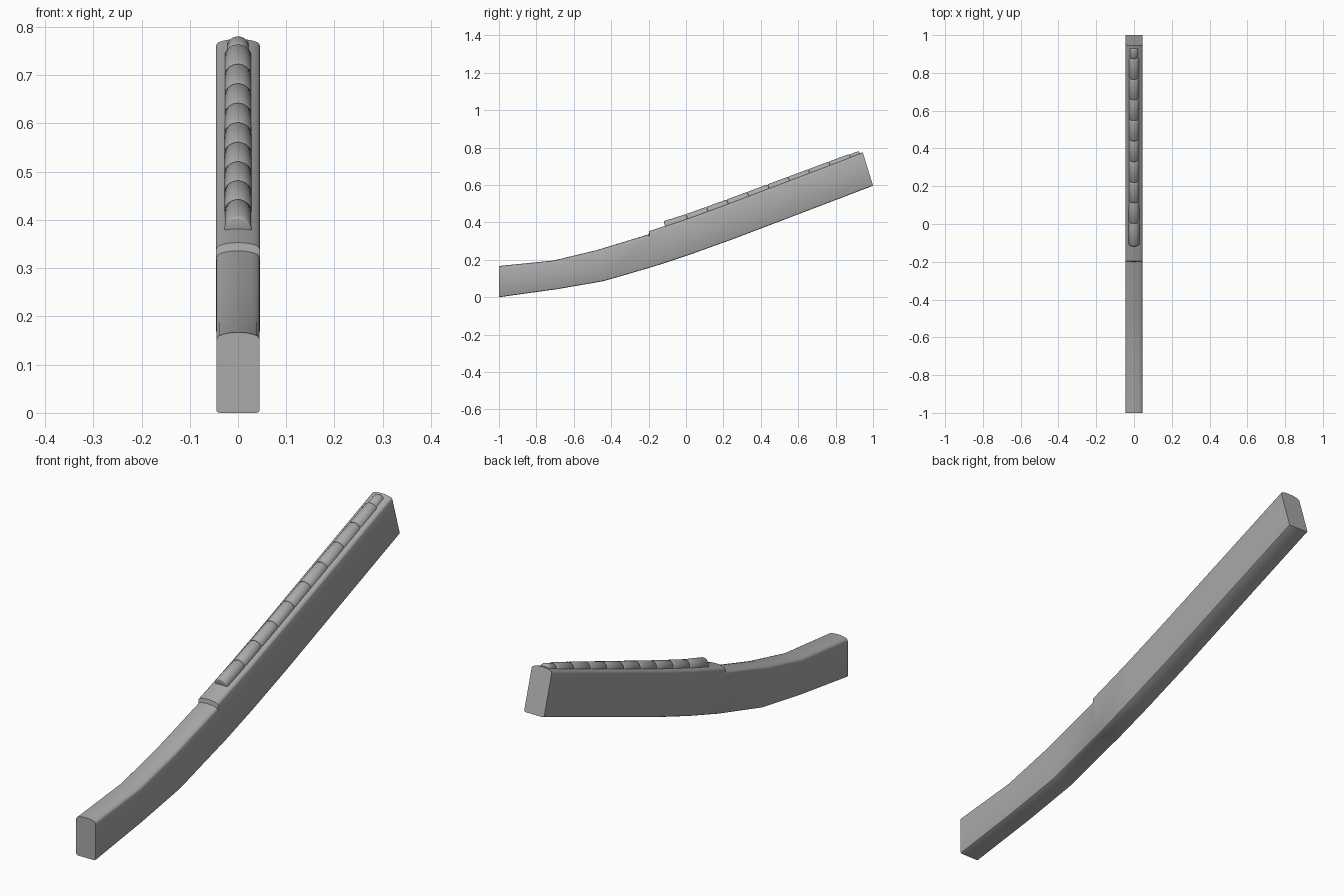
import bpy, bmesh, math
from mathutils import Vector

cube = bpy.data.objects.get("Cube")
if cube:
    bpy.data.objects.remove(cube, do_unlink=True)

grey = bpy.data.materials.new("plain_grey")
grey.use_nodes = True
colour = (0.4, 0.4, 0.4, 1)
grey.diffuse_color = colour
grey.node_tree.nodes["Principled BSDF"].inputs["Base Color"].default_value = colour


def loft(name, rings, angle):
    """Skin closed rings of points and cap both ends."""
    bm = bmesh.new()
    loops = [[bm.verts.new(p) for p in ring] for ring in rings]
    n = len(loops[0])
    for a, b in zip(loops, loops[1:]):
        for i in range(n):
            j = (i + 1) % n
            bm.faces.new((a[i], a[j], b[j], b[i]))
    bm.faces.new(loops[0])
    bm.faces.new(loops[-1])
    bmesh.ops.recalc_face_normals(bm, faces=bm.faces)
    mesh = bpy.data.meshes.new(name)
    bm.to_mesh(mesh)
    bm.free()
    mesh.materials.append(grey)
    obj = bpy.data.objects.new(name, mesh)
    bpy.context.collection.objects.link(obj)
    bpy.ops.object.select_all(action='DESELECT')
    obj.select_set(True)
    bpy.context.view_layer.objects.active = obj
    bpy.ops.object.shade_smooth_by_angle(angle=math.radians(angle))
    return obj


def body_section(low, high, half):
    """Rectangle with small lower corners and a gently crowned top."""
    low, high = Vector((0, *low)), Vector((0, *high))
    up = (high - low).normalized()
    right = [low + Vector((half - 0.006, 0, 0)),
             low + Vector((half - 0.002, 0, 0)) + up * 0.002,
             low + Vector((half, 0, 0)) + up * 0.006]
    for inset, drop in ((0, 0.016), (0.002, 0.011), (0.006, 0.007), (0.014, 0.004), (0.028, 0.001)):
        right.append(high + Vector((half - inset, 0, 0)) - up * drop)
    left = [Vector((-p.x, p.y, p.z)) for p in reversed(right)]
    return right + [high] + left


# Curved body: lower and upper outline points, then half width
stations = [
    ((-1, 0), (-1, 0.167), 0.045),
    ((-0.69, 0.043), (-0.71, 0.196), 0.045),
    ((-0.44, 0.086), (-0.48, 0.251), 0.045),
    ((-0.17, 0.165), (-0.2, 0.336), 0.045),
    ((-0.169, 0.165), (-0.197, 0.353), 0.046),
    ((0.03, 0.231), (0, 0.419), 0.046),
    ((0.25, 0.31), (0.2, 0.492), 0.046),
    ((1, 0.596), (0.945, 0.775), 0.046),
]
loft("curved_body", [body_section(*s) for s in stations], 35)


def rib_top(y):
    """Height of the rib crest along the body."""
    if y < 0:
        return 0.444 + 0.31 * y
    if y < 0.2:
        return 0.444 + 0.36 * y
    return 0.516 + 0.371 * (y - 0.2)


def rib_segment(name, y0, y1, radius, drop=0.0):
    """Half-round bar with softly rounded ends, following the crest."""
    a = Vector((0, y0, rib_top(y0) - drop))
    b = Vector((0, y1, rib_top(y1) - drop))
    along = (b - a).normalized()
    up = Vector((0, -along.z, along.y))
    length = (b - a).length
    rings = []
    for t, shrink in ((0, 0.005), (0.0015, 0.002), (0.005, 0),
                      (length - 0.005, 0), (length - 0.0015, 0.002), (length, 0.005)):
        r = radius - shrink
        centre = a + along * t - up * radius
        ring = [centre + Vector((r * math.cos(k * math.pi / 14), 0, 0))
                + up * r * math.sin(k * math.pi / 14) for k in range(15)]
        ring += [centre + Vector((s * r, 0, 0)) - up * 0.012 for s in (-1, 1)]
        rings.append(ring)
    loft(name, rings, 40)


# Row of rib segments with a smaller one at the rear
joints = [-0.12] + [i * 0.109 for i in range(9)]
for i, (y0, y1) in enumerate(zip(joints, joints[1:])):
    rib_segment(f"rib_segment_{i + 1}", y0, y1, 0.028)
rib_segment("rib_end", joints[-1], 0.925, 0.023, 0.003)
